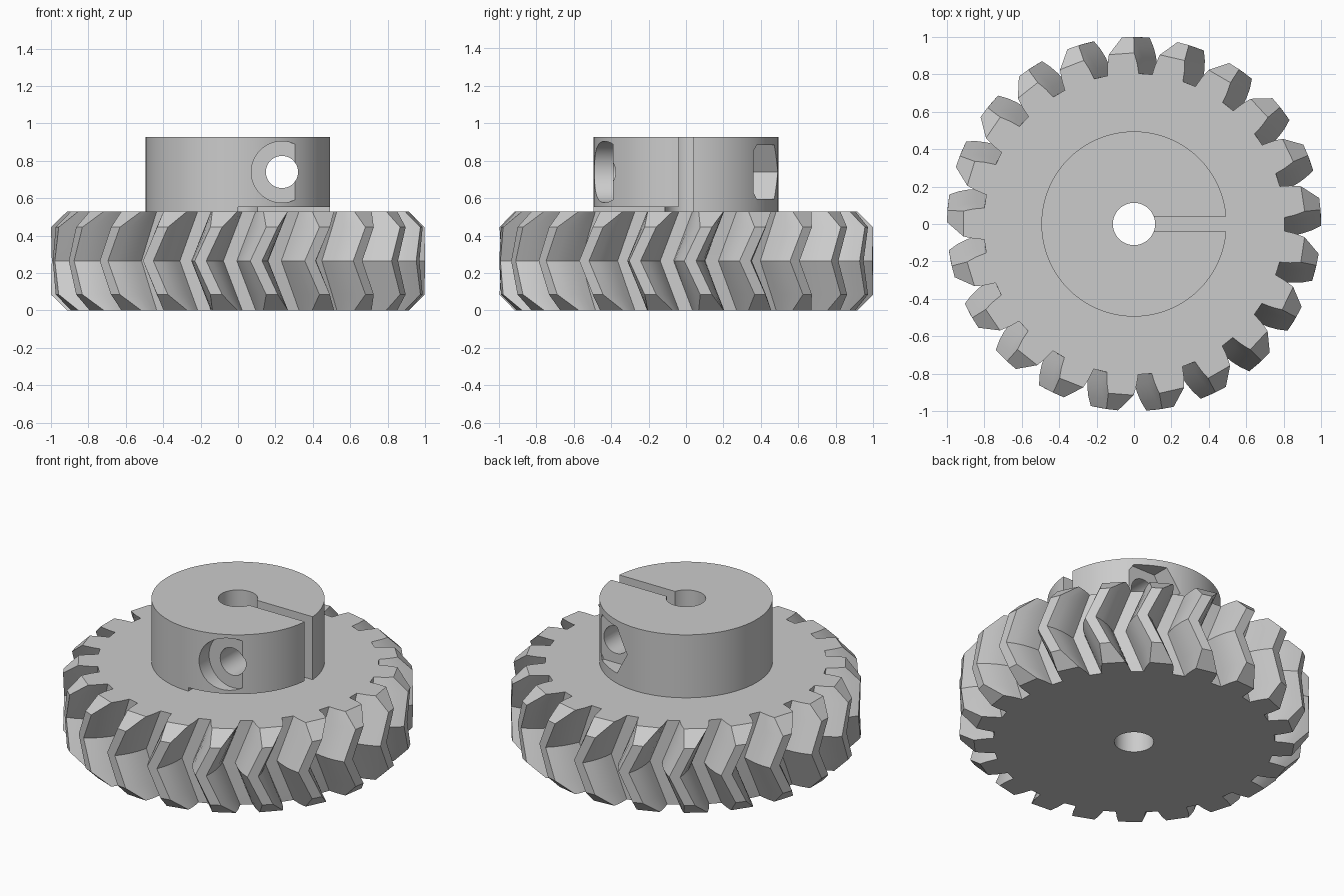
import bpy, bmesh
from math import radians, cos, sin, tau
from mathutils import Matrix, Vector

cube = bpy.data.objects.get("Cube")
if cube:
    bpy.data.objects.remove(cube)

grey = bpy.data.materials.new("plain_grey")
grey.use_nodes = True
COLOUR = (0.6, 0.6, 0.6, 1)
grey.diffuse_color = COLOUR
grey.node_tree.nodes["Principled BSDF"].inputs["Base Color"].default_value = COLOUR

TEETH = 21
HEIGHT = 0.53       # gear thickness
CHAMFER = 0.085
ROOT = 0.805
TWIST = radians(7.2)
PHASE = radians(94.2)
HUB_R, HUB_TOP = 0.495, 0.927
BORE_R = 0.113
BOLT_X, BOLT_Z = 0.235, 0.74
# half width of a tooth in degrees at each radius
FLANK = [(ROOT, 6.0), (0.86, 5.3), (0.913, 4.3), (0.96, 3.1), (1.0, 1.8)]


def make(name, bm):
    bmesh.ops.recalc_face_normals(bm, faces=bm.faces)
    mesh = bpy.data.meshes.new(name)
    bm.to_mesh(mesh)
    bm.free()
    mesh.materials.append(grey)
    obj = bpy.data.objects.new(name, mesh)
    bpy.context.collection.objects.link(obj)
    return obj


def cylinder(name, radius, depth, centre, sides=64, along_y=False):
    bm = bmesh.new()
    mat = Matrix.Translation(centre)
    if along_y:
        mat = mat @ Matrix.Rotation(radians(90), 4, 'X')
    if sides == 6:
        mat = mat @ Matrix.Rotation(radians(30), 4, 'Z') @ Matrix.Rotation(radians(30), 4, 'Z')
    bmesh.ops.create_cone(bm, cap_ends=True, segments=sides, radius1=radius,
                          radius2=radius, depth=depth, matrix=mat)
    # a hexagon always gets its corners on the local x axis
    if sides == 6:
        far = max((v.co - Vector(centre)).x for v in bm.verts)
        if far < radius * 0.95:
            bmesh.ops.rotate(bm, cent=centre, verts=bm.verts,
                             matrix=Matrix.Rotation(radians(30), 3, 'Y'))
    return make(name, bm)


def box(name, low, high):
    bm = bmesh.new()
    low, high = Vector(low), Vector(high)
    bmesh.ops.create_cube(bm, size=1, matrix=Matrix.Translation((low + high) / 2)
                          @ Matrix.Diagonal((high - low).to_4d()))
    return make(name, bm)


def cut(target, cutter):
    mod = target.modifiers.new("cut", 'BOOLEAN')
    mod.operation = 'DIFFERENCE'
    mod.solver = 'EXACT'
    mod.object = cutter
    bpy.context.view_layer.objects.active = target
    bpy.ops.object.modifier_apply(modifier=mod.name)
    bpy.data.objects.remove(cutter)


def half_angle(r):
    for (r0, a0), (r1, a1) in zip(FLANK, FLANK[1:]):
        if r <= r1 + 1e-6:
            return radians(a0 + (a1 - a0) * (r - r0) / (r1 - r0))


# herringbone gear: twisted tooth outlines lofted through the thickness
def gear_ring(bm, z, tip):
    mid = HEIGHT / 2
    turn = PHASE - TWIST * (1 - abs(z - mid) / mid)
    steps = len(FLANK) - 1
    radii = [ROOT + (tip - ROOT) * i / steps for i in range(steps + 1)]
    side = [(r, half_angle(r)) for r in radii]
    tooth = [(r, -a) for r, a in side] + [(r, a) for r, a in reversed(side)]
    return [bm.verts.new((r * cos(turn + a + tau * k / TEETH),
                          r * sin(turn + a + tau * k / TEETH), z))
            for k in range(TEETH) for r, a in tooth]


bm = bmesh.new()
levels = [(0, 1 - CHAMFER), (CHAMFER, 1), (HEIGHT / 2, 1),
          (HEIGHT - CHAMFER, 1), (HEIGHT, 1 - CHAMFER)]
rings = [gear_ring(bm, z, tip) for z, tip in levels]
for low, high in zip(rings, rings[1:]):
    n = len(low)
    for i in range(n):
        j = (i + 1) % n
        bm.faces.new((low[i], low[j], high[j], high[i]))
bm.faces.new(rings[0])
bm.faces.new(rings[-1])
gear = make("herringbone_gear", bm)
cut(gear, cylinder("bore_cutter", BORE_R, 3, (0, 0, 0)))

# clamping hub
hub = cylinder("clamp_hub", HUB_R, HUB_TOP - HEIGHT, (0, 0, (HUB_TOP + HEIGHT) / 2), 96)
cut(hub, cylinder("bore_cutter", BORE_R, 3, (0, 0, 0)))
# radial slot, and the slit that frees the front clamp jaw
cut(hub, box("slot_cutter", (0, -0.04, 0.4), (0.7, 0.04, 1.2)))
cut(hub, box("slit_cutter", (0, -0.7, 0.4), (0.7, 0.02, 0.553)))
# bolt hole with a round recess in front and a hexagonal nut recess behind
cut(hub, cylinder("bolt_cutter", 0.086, 3, (BOLT_X, 0, BOLT_Z), 48, True))
cut(hub, cylinder("head_cutter", 0.164, 0.4, (BOLT_X, -0.59, BOLT_Z), 64, True))
cut(hub, cylinder("nut_cutter", 0.168, 0.4, (BOLT_X, 0.56, BOLT_Z), 6, True))

for obj in (gear, hub):
    bpy.ops.object.select_all(action='DESELECT')
    obj.select_set(True)
    bpy.context.view_layer.objects.active = obj
    bpy.ops.object.shade_smooth_by_angle(angle=radians(25))
